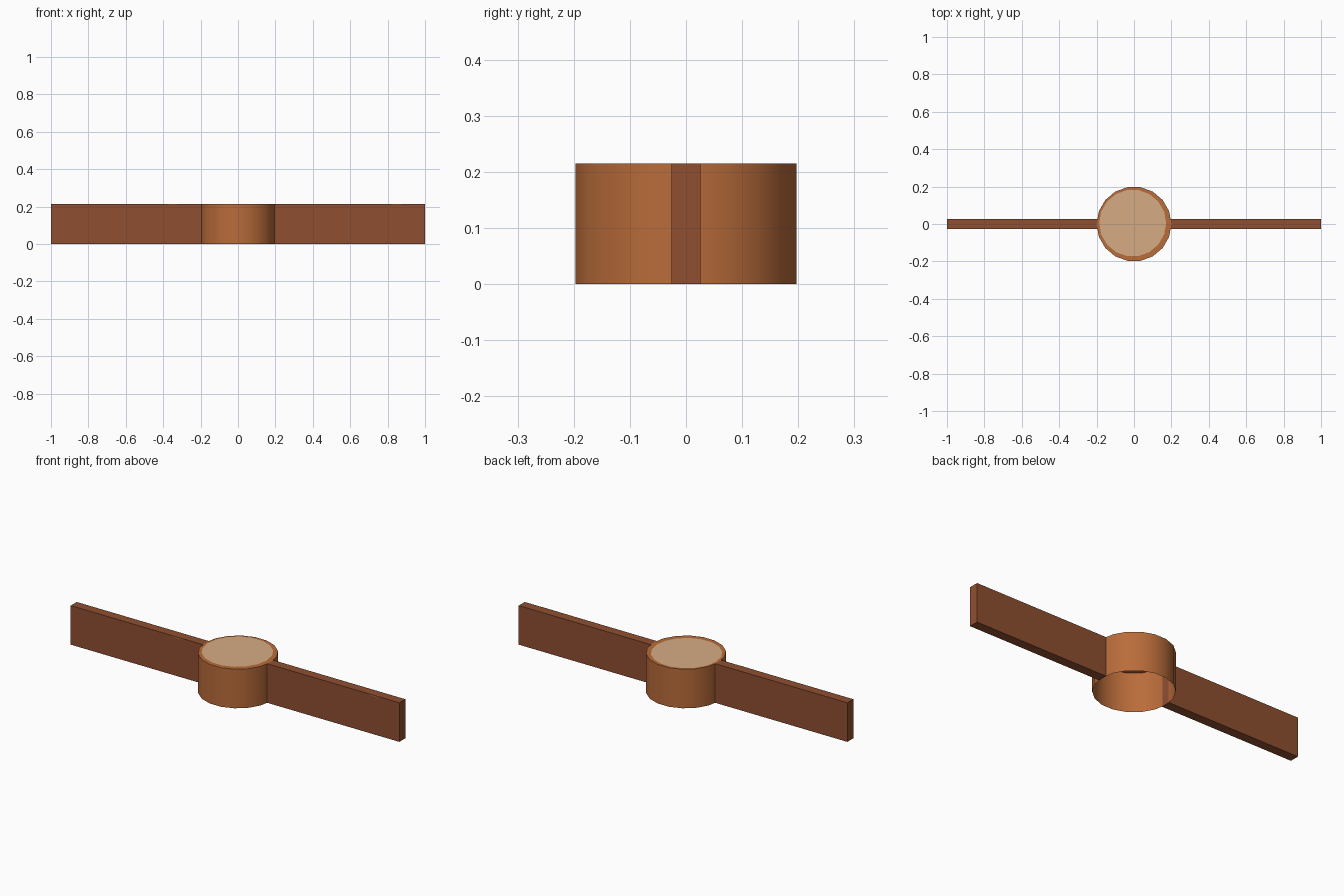
import bpy, bmesh
from math import cos, sin, pi

if "Cube" in bpy.data.objects:
    bpy.data.objects.remove(bpy.data.objects["Cube"])

H = 0.215      # overall height
R = 0.2        # hub radius
N = 18         # hub sides
T = 0.026      # half thickness of the planks


def material(name, hex_code):
    def lin(c):
        c /= 255
        return c / 12.92 if c <= 0.04045 else ((c + 0.055) / 1.055) ** 2.4
    m = bpy.data.materials.new(name)
    m.diffuse_color = (*[lin(int(hex_code[i:i + 2], 16)) for i in (0, 2, 4)], 1)
    m.use_nodes = True
    m.node_tree.nodes["Principled BSDF"].inputs["Base Color"].default_value = m.diffuse_color
    return m


bark = material("orange_bark", "B96C3A")
cut_wood = material("pale_cut_wood", "D6AC83")
plank_wood = material("dark_plank_wood", "8F4F31")


def finish(bm, name, mats):
    me = bpy.data.meshes.new(name)
    bm.to_mesh(me)
    bm.free()
    for m in mats:
        me.materials.append(m)
    ob = bpy.data.objects.new(name, me)
    bpy.context.collection.objects.link(ob)
    return ob


def circle(bm, r, z, cx=0, cy=0):
    return [bm.verts.new((cx + r * cos(2 * pi * i / N), cy + r * sin(2 * pi * i / N), z))
            for i in range(N)]


# Round hub: open underneath, capped on top with an off-centre pale disc
bm = bmesh.new()
low, high = circle(bm, R, 0), circle(bm, R, H)
disc = circle(bm, 0.179, H, -0.007, 0.005)
for i in range(N):
    j = (i + 1) % N
    side = bm.faces.new((low[i], low[j], high[j], high[i]))
    side.smooth = True
    bm.faces.new((high[i], high[j], disc[j], disc[i]))
    bm.edges.get((high[i], high[j])).smooth = False
bm.faces.new(disc).material_index = 1
finish(bm, "post_hub", [bark, cut_wood])

# Planks running out from both sides of the hub
for name, s in (("left_plank", -1), ("right_plank", 1)):
    inner, outer = 0.196, 1.0
    bm = bmesh.new()
    bmesh.ops.create_cube(bm, size=1)
    for v in bm.verts:
        v.co.x = s * (inner + outer) / 2 + v.co.x * (outer - inner)
        v.co.y *= 2 * T
        v.co.z = (v.co.z + 0.5) * H
    finish(bm, name, [plank_wood])

# Small painted crescents at the top edge of the front faces
for name, cx in (("left_mark", -0.35), ("right_mark", 0.85)):
    bm = bmesh.new()
    pts = [(-0.045, 0), (-0.025, -0.005), (0, -0.008), (0.025, -0.005), (0.045, 0)]
    bm.faces.new([bm.verts.new((cx + x, -T - 0.0008, H + z)) for x, z in pts])
    finish(bm, name, [bark])
